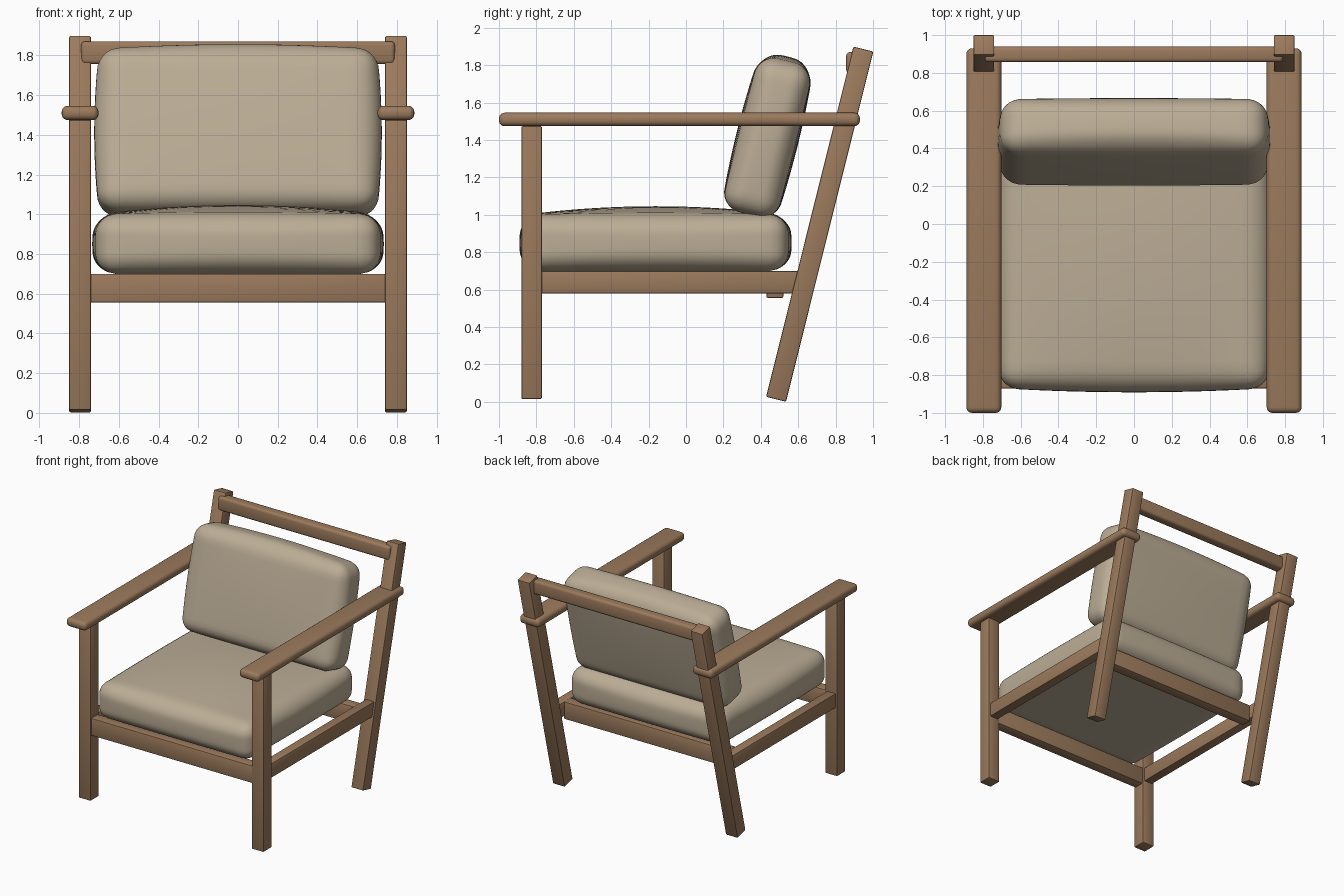
import bpy, bmesh, math
from mathutils import Vector, Matrix

if "Cube" in bpy.data.objects:
    bpy.data.objects.remove(bpy.data.objects["Cube"])


def material(name, rgb):
    m = bpy.data.materials.new(name)
    m.diffuse_color = (*rgb, 1)
    m.use_nodes = True
    m.node_tree.nodes["Principled BSDF"].inputs["Base Color"].default_value = m.diffuse_color
    return m


WOOD = material("warm wood", (0.33, 0.195, 0.108))
FABRIC = material("beige fabric", (0.50, 0.42, 0.305))
LEAN = math.radians(-14)


def finish(name, bm, mat, centre, tilt=0.0):
    me = bpy.data.meshes.new(name)
    bm.to_mesh(me)
    bm.free()
    me.materials.append(mat)
    ob = bpy.data.objects.new(name, me)
    ob.matrix_world = Matrix.Translation(centre) @ Matrix.Rotation(tilt, 4, 'X')
    bpy.context.collection.objects.link(ob)
    bpy.ops.object.select_all(action='DESELECT')
    ob.select_set(True)
    bpy.context.view_layer.objects.active = ob
    bpy.ops.object.shade_smooth_by_angle(angle=math.radians(35))
    return ob


def beam(name, centre, size, bevel=0.008, segments=2, tilt=0.0):
    """Wooden bar with softened edges."""
    bm = bmesh.new()
    bmesh.ops.create_cube(bm, size=1, matrix=Matrix.Diagonal((*size, 1)))
    bmesh.ops.bevel(bm, geom=bm.edges[:], offset=bevel, segments=segments,
                    profile=0.5, affect='EDGES')
    return finish(name, bm, WOOD, centre, tilt)


def cushion(name, centre, half, radius, puff_pos, puff_neg, tilt=0.0):
    """Rounded box whose faces swell by puff_pos / puff_neg on each axis."""
    bm = bmesh.new()
    bmesh.ops.create_cube(bm, size=2)
    bmesh.ops.subdivide_edges(bm, edges=bm.edges[:], cuts=23, use_grid_fill=True)
    for v in bm.verts:
        # crowd the grid lines towards the edges, then round the corners
        t = Vector([math.sin(c * math.pi / 2) for c in v.co])
        p = Vector([a * b for a, b in zip(t, half)])
        core = Vector([max(-(h - radius), min(h - radius, c)) for c, h in zip(p, half)])
        p = core + (p - core).normalized() * radius
        q = [a / b for a, b in zip(p, half)]
        swell = Vector()
        for i in range(3):
            j, k = (i + 1) % 3, (i + 2) % 3
            puff = puff_pos[i] if q[i] > 0 else puff_neg[i]
            swell[i] = q[i] * puff * max(0, 1 - q[j] ** 2) * max(0, 1 - q[k] ** 2)
        v.co = p + swell
    return finish(name, bm, FABRIC, centre, tilt)


# Legs, side rails and armrests, one set per side
for side, s in (("left", -1), ("right", 1)):
    x = 0.795 * s
    beam(f"front_leg_{side}", (x, -0.825, 0.745), (0.11, 0.11, 1.46))
    beam(f"back_leg_{side}", (x, 0.715, 0.95), (0.11, 0.11, 1.93), tilt=LEAN)
    beam(f"side_rail_{side}", (x, -0.09, 0.64), (0.08, 1.42, 0.12))
    beam(f"armrest_{side}", (x, -0.035, 1.51), (0.185, 1.93, 0.072), 0.03, 4)

# Cross rails
beam("front_rail", (0, -0.825, 0.628), (1.52, 0.09, 0.145))
beam("back_rail", (0, 0.475, 0.628), (1.52, 0.09, 0.145))
beam("top_rail", (0, 0.898, 1.813), (1.58, 0.083, 0.115), 0.02, 3)

# Cushions
cushion("seat_cushion", (0, -0.163, 0.85), (0.712, 0.706, 0.15), 0.1,
        (0.022, 0.022, 0.046), (0.022, 0.022, 0))
cushion("back_cushion", (0, 0.435, 1.41), (0.70, 0.15, 0.42), 0.1,
        (0.024, 0.017, 0.03), (0.024, 0.017, 0.0), tilt=LEAN)
